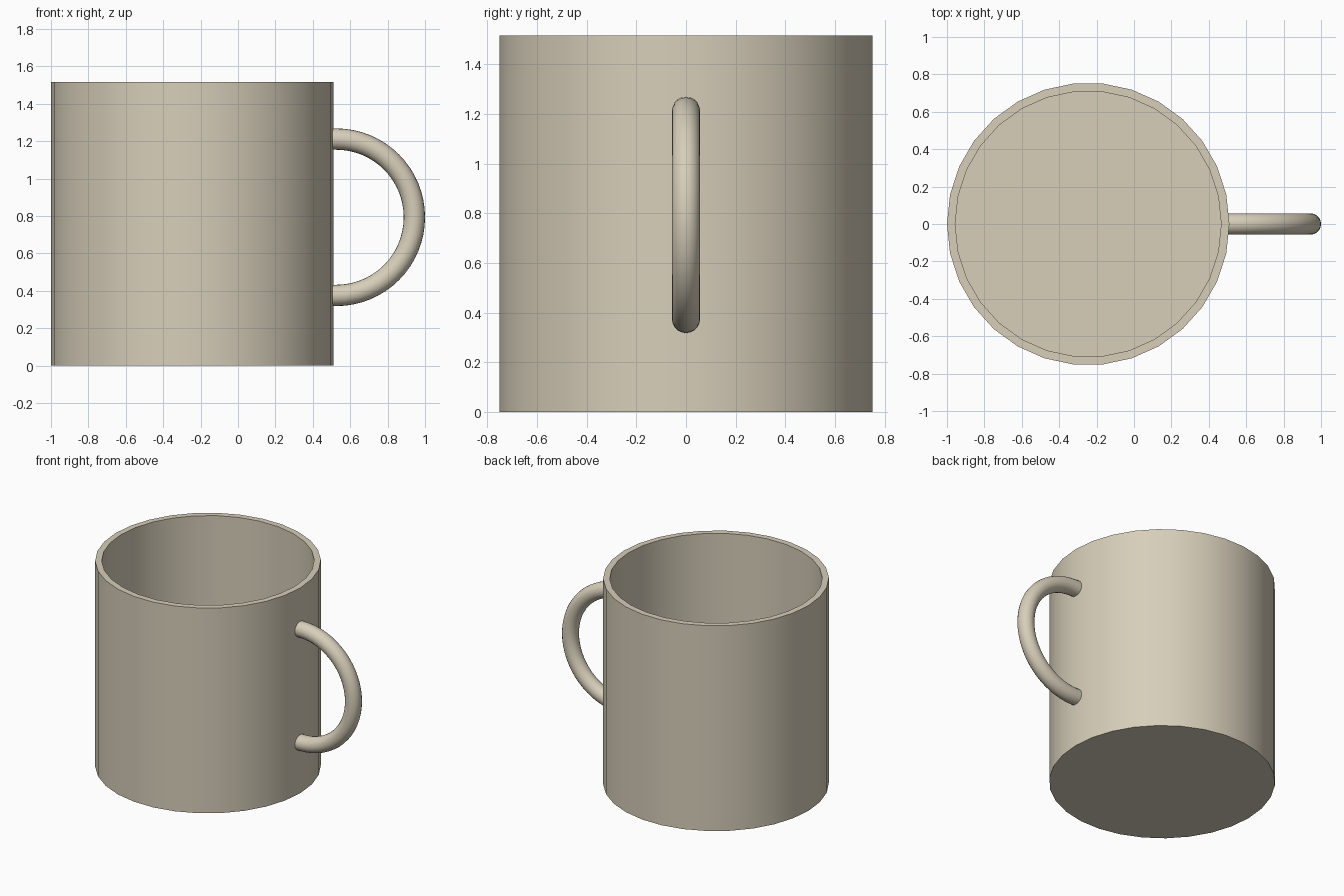
import bpy, bmesh, math
from mathutils import Vector

if "Cube" in bpy.data.objects:
    bpy.data.objects.remove(bpy.data.objects["Cube"])

clay = bpy.data.materials.new("beige_ceramic")
clay.diffuse_color = (0.68, 0.62, 0.49, 1)
clay.use_nodes = True
clay.node_tree.nodes["Principled BSDF"].inputs["Base Color"].default_value = clay.diffuse_color

CX, R, R_IN, H, FLOOR, SIDES = -0.245, 0.755, 0.711, 1.515, 0.045, 30


def finish(name, bm):
    bmesh.ops.recalc_face_normals(bm, faces=bm.faces)
    me = bpy.data.meshes.new(name)
    bm.to_mesh(me)
    bm.free()
    me.materials.append(clay)
    ob = bpy.data.objects.new(name, me)
    bpy.context.collection.objects.link(ob)
    bpy.ops.object.select_all(action='DESELECT')
    ob.select_set(True)
    bpy.context.view_layer.objects.active = ob
    bpy.ops.object.shade_smooth_by_angle(angle=math.radians(35))
    return ob


def loft(rings):
    """Skin a list of closed rings and cap both ends."""
    bm = bmesh.new()
    loops = [[bm.verts.new(p) for p in ring] for ring in rings]
    n = len(loops[0])
    for a, b in zip(loops, loops[1:]):
        for i in range(n):
            j = (i + 1) % n
            bm.faces.new((a[i], a[j], b[j], b[i]))
    bm.faces.new(loops[0])
    bm.faces.new(loops[-1])
    return bm


# Cup body: outside wall, rim, inside wall and floor
def circle(r, z):
    return [(CX + r * math.cos(2 * math.pi * i / SIDES),
             r * math.sin(2 * math.pi * i / SIDES), z) for i in range(SIDES)]


finish("cup_body", loft([circle(R, 0), circle(R, H), circle(R_IN, H), circle(R_IN, FLOOR)]))

# Handle: half ring whose ends run straight into the wall
HX, HZ, MAJOR, TUBE = 0.525, 0.793, 0.418, 0.057
path = [(Vector((HX - 0.045, 0, HZ - MAJOR)), -math.pi / 2)]
for k in range(33):
    a = -math.pi / 2 + math.pi * k / 32
    path.append((Vector((HX + MAJOR * math.cos(a), 0, HZ + MAJOR * math.sin(a))), a))
path.append((Vector((HX - 0.045, 0, HZ + MAJOR)), math.pi / 2))

rings = []
for p, a in path:
    out = Vector((math.cos(a), 0, math.sin(a)))
    rings.append([p + TUBE * (math.cos(t) * out + math.sin(t) * Vector((0, 1, 0)))
                  for t in (2 * math.pi * i / 20 for i in range(20))])
finish("handle", loft(rings))
